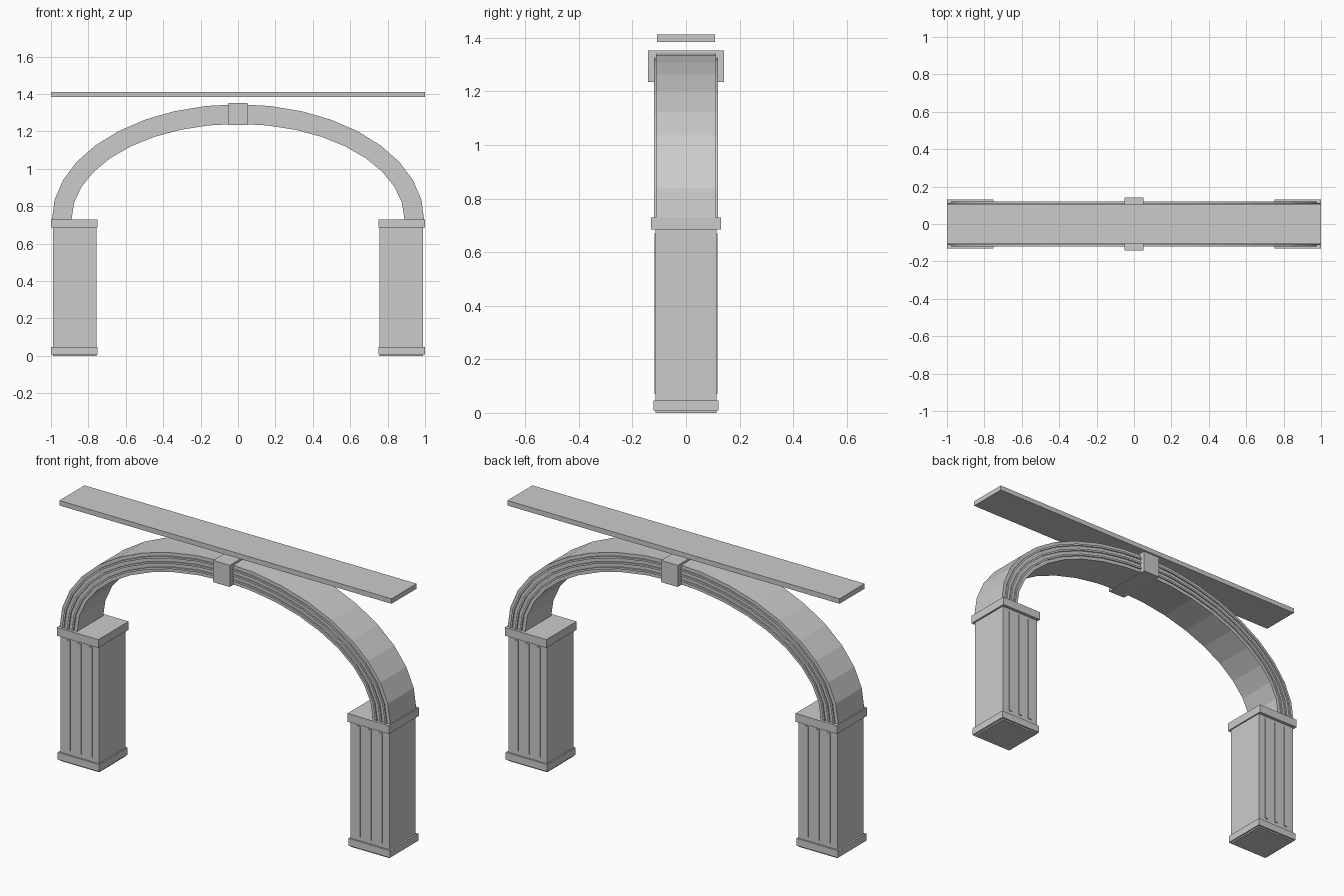
import bpy, bmesh
from math import sin, cos, pi

cube = bpy.data.objects.get("Cube")
if cube:
    bpy.data.objects.remove(cube, do_unlink=True)

stone = bpy.data.materials.new("grey_stone")
stone.use_nodes = True
colour = (0.6, 0.6, 0.6, 1)
stone.diffuse_color = colour
stone.node_tree.nodes["Principled BSDF"].inputs["Base Color"].default_value = colour


def finish(name, bm):
    bmesh.ops.recalc_face_normals(bm, faces=bm.faces)
    mesh = bpy.data.meshes.new(name)
    bm.to_mesh(mesh)
    bm.free()
    mesh.materials.append(stone)
    obj = bpy.data.objects.new(name, mesh)
    bpy.context.collection.objects.link(obj)
    return obj


def box(name, x, y, z):
    """Box from (min, max) pairs."""
    bm = bmesh.new()
    bmesh.ops.create_cube(bm, size=1)
    for v in bm.verts:
        for i, (low, high) in enumerate((x, y, z)):
            v.co[i] = low if v.co[i] < 0 else high
    return finish(name, bm)


SPRING = 0.73      # height where the arch starts
STEPS = 18


def arch_band(name, inner, outer, y0, y1):
    """Half-elliptical band; inner and outer are offsets across the arch depth."""
    bm = bmesh.new()
    rings = []
    for i in range(STEPS + 1):
        t = pi * i / STEPS
        ring = []
        for d, y in ((inner, y0), (outer, y0), (outer, y1), (inner, y1)):
            ring.append(bm.verts.new(((0.89 + d) * cos(t), y, SPRING + (0.51 + d) * sin(t))))
        rings.append(ring)
    for a, b in zip(rings, rings[1:]):
        for k in range(4):
            n = (k + 1) % 4
            bm.faces.new((a[k], a[n], b[n], b[k]))
    bm.faces.new(rings[0])
    bm.faces.new(rings[-1])
    return finish(name, bm)


# Pillars with raised reeds front and back
for side, s in (("left", 1), ("right", -1)):
    def span(a, b):
        return tuple(sorted((s * a, s * b)))

    box(side + "_pillar_shaft", span(0.757, 0.99), (-0.113, 0.113), (0, 0.69))
    box(side + "_pillar_base", span(0.75, 1), (-0.122, 0.122), (0.008, 0.047))
    box(side + "_pillar_capital", span(0.75, 1), (-0.13, 0.13), (0.685, SPRING))
    for face, f in (("front", -1), ("back", 1)):
        for i in range(3):
            x = 0.8735 + (i - 1) * 0.066
            box(f"{side}_pillar_{face}_reed_{i + 1}", span(x - 0.01, x + 0.01),
                tuple(sorted((f * 0.11, f * 0.118))), (0.07, 0.67))

# Arch with raised ribs on both faces
arch_band("arch", 0, 0.105, -0.112, 0.112)
for face, f in (("front", -1), ("back", 1)):
    for i in range(3):
        d = 0.0525 + (i - 1) * 0.029
        arch_band(f"arch_{face}_rib_{i + 1}", d - 0.005, d + 0.005, f * 0.11, f * 0.119)

# Keystone and the slab above
box("keystone", (-0.05, 0.05), (-0.142, 0.142), (1.235, 1.353))
box("top_slab", (-1, 1), (-0.108, 0.108), (1.385, 1.412))
